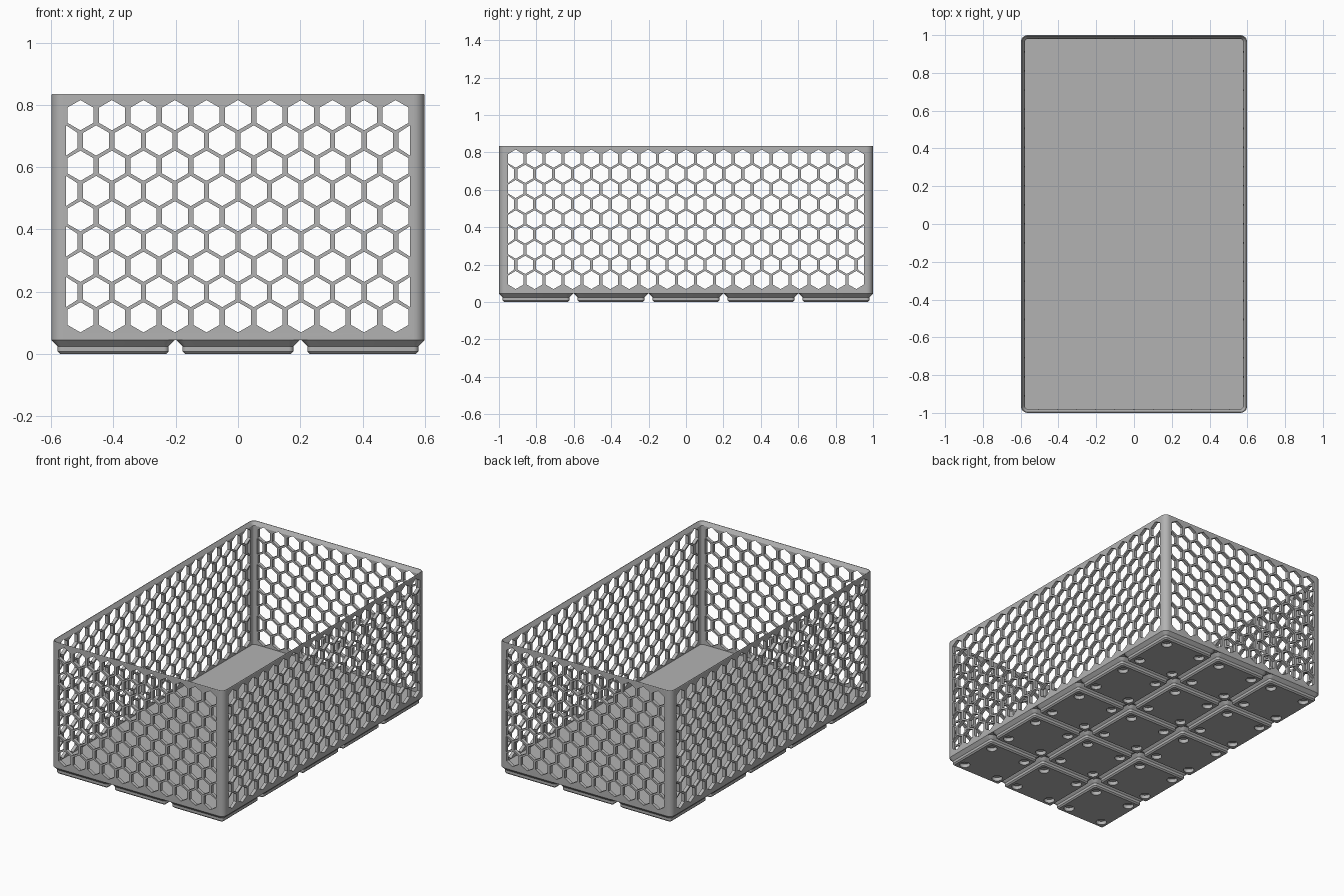
import bpy
import bmesh
from math import pi, sin, cos

old = bpy.data.objects.get("Cube")
if old:
    bpy.data.objects.remove(old)

grey = bpy.data.materials.new("grey plastic")
grey.use_nodes = True
grey.diffuse_color = (0.45, 0.45, 0.45, 1)
grey.node_tree.nodes["Principled BSDF"].inputs["Base Color"].default_value = grey.diffuse_color

PITCH = 0.401                 # spacing of the feet
HALF_X, HALF_Y = 0.599, 1.0   # outer half sizes
BASE, TOP = 0.045, 0.835


def add_object(name, bm):
    bmesh.ops.recalc_face_normals(bm, faces=bm.faces)
    mesh = bpy.data.meshes.new(name)
    bm.to_mesh(mesh)
    bm.free()
    mesh.materials.append(grey)
    obj = bpy.data.objects.new(name, mesh)
    bpy.context.collection.objects.link(obj)
    return obj


def loft(name, rings, steps=6):
    """Skin rounded rectangles (half x, half y, radius, z), capped at both ends."""
    bm = bmesh.new()
    loops = []
    for hx, hy, r, z in rings:
        loop = []
        for corner, (sx, sy) in enumerate([(1, 1), (-1, 1), (-1, -1), (1, -1)]):
            for i in range(steps + 1):
                a = (corner + i / steps) * pi / 2
                loop.append(bm.verts.new((sx * (hx - r) + r * cos(a),
                                          sy * (hy - r) + r * sin(a), z)))
        loops.append(loop)
    n = len(loops[0])
    for low, high in zip(loops, loops[1:]):
        for i in range(n):
            j = (i + 1) % n
            bm.faces.new((low[i], low[j], high[j], high[i]))
    bm.faces.new(loops[0])
    bm.faces.new(loops[-1])
    return add_object(name, bm)


def add_prism(bm, points, offset):
    """Extrude a closed outline by an offset vector."""
    a = [bm.verts.new(p) for p in points]
    b = [bm.verts.new([c + o for c, o in zip(p, offset)]) for p in points]
    bm.faces.new(a)
    bm.faces.new(b)
    for i in range(len(a)):
        j = (i + 1) % len(a)
        bm.faces.new((a[i], a[j], b[j], b[i]))


def cut(obj, cutter):
    mod = obj.modifiers.new("cut", "BOOLEAN")
    mod.operation, mod.solver, mod.object = "DIFFERENCE", "EXACT", cutter
    bpy.context.view_layer.objects.active = obj
    bpy.ops.object.modifier_apply(modifier=mod.name)
    bpy.data.objects.remove(cutter)


def smooth(obj):
    bpy.ops.object.select_all(action="DESELECT")
    obj.select_set(True)
    bpy.context.view_layer.objects.active = obj
    bpy.ops.object.shade_smooth_by_angle(angle=pi / 6)


def honeycomb(along_x, count, limit):
    """Staggered hexagonal prisms passing through two opposite walls."""
    bm = bmesh.new()
    radius, spacing = 0.0485, 0.1012
    for row in range(9):
        total = count + row % 2
        for k in range(total):
            centre = (k - (total - 1) / 2) * spacing
            outline = []
            for i in range(6):
                u = centre + radius * sin(i * pi / 3)
                if abs(u) < limit + 0.012:      # end columns are cut straight
                    u = max(-limit, min(limit, u))
                    outline.append((u, 0.118 + row * 0.0811 + radius * cos(i * pi / 3)))
            if along_x:
                add_prism(bm, [(u, -1.2, z) for u, z in outline], (0, 2.4, 0))
            else:
                add_prism(bm, [(-0.8, u, z) for u, z in outline], (1.6, 0, 0))
    return add_object("honeycomb_cutter", bm)


# Basket: base slab, walls and sloped rim in one skin
def inset(t, z):
    return (HALF_X - t, HALF_Y - t, 0.036 - t, z)


basket = loft("basket", [inset(0, BASE), inset(0, TOP - 0.003), inset(0.002, TOP),
                         inset(0.005, TOP), inset(0.021, 0.812), inset(0.021, 0.066)])
cut(basket, honeycomb(True, 11, 0.552))
cut(basket, honeycomb(False, 19, 0.951))
smooth(basket)

# Stepped foot with four round magnet pockets
foot = loft("foot", [(0.17, 0.17, 0.008, 0), (0.178, 0.178, 0.015, 0.008),
                     (0.178, 0.178, 0.015, 0.025), (0.198, 0.198, 0.036, BASE)])
bm = bmesh.new()
for sx in (-1, 1):
    for sy in (-1, 1):
        add_prism(bm, [(sx * 0.124 + 0.031 * cos(i * pi / 12),
                        sy * 0.124 + 0.031 * sin(i * pi / 12), -0.02)
                       for i in range(24)], (0, 0, 0.043))
cut(foot, add_object("pocket_cutter", bm))
smooth(foot)

# Three by five grid of feet
for ix in range(3):
    for iy in range(5):
        copy = foot if ix == iy == 0 else foot.copy()
        copy.location = ((ix - 1) * PITCH, (iy - 2) * PITCH, 0)
        if copy is not foot:
            bpy.context.collection.objects.link(copy)
